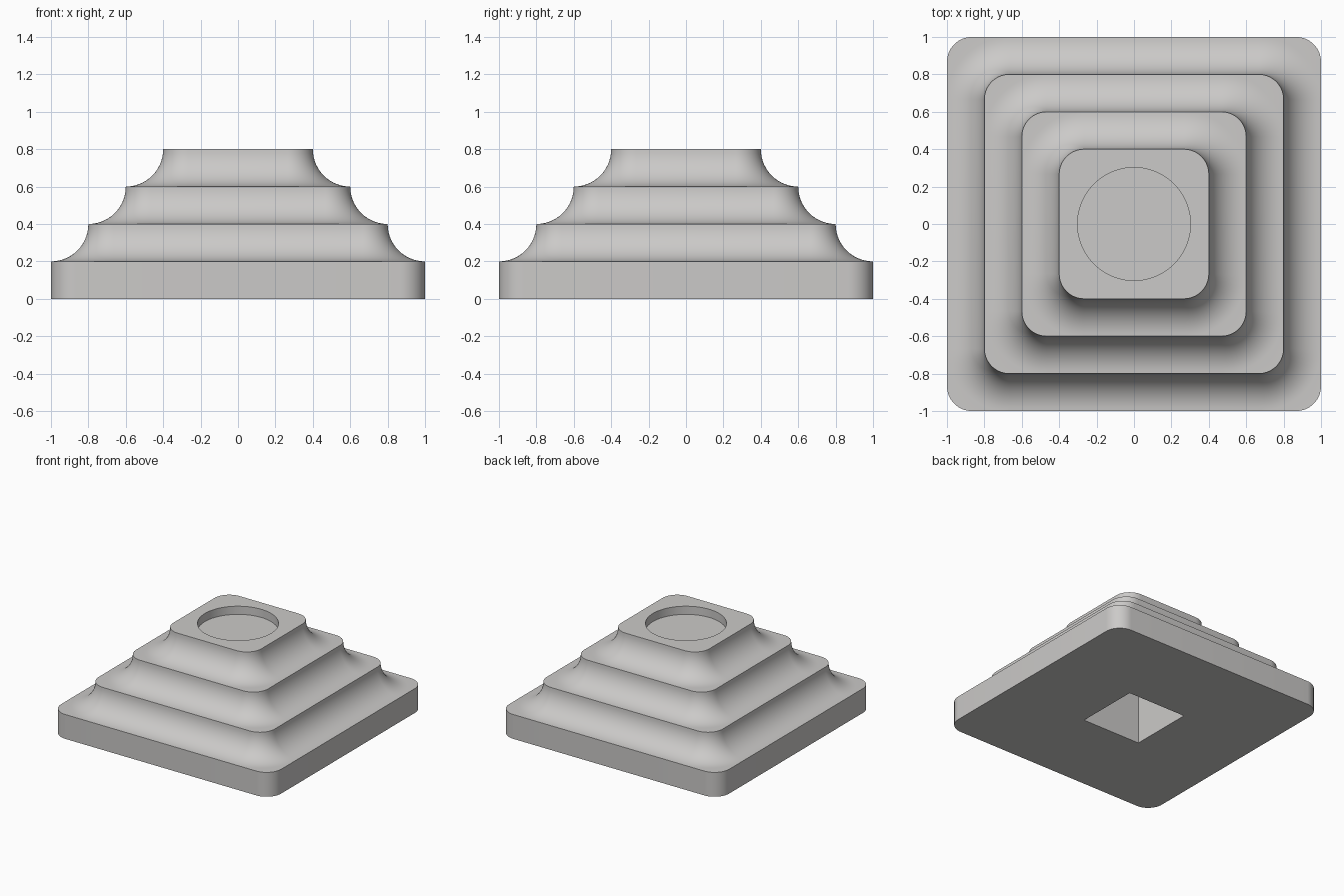
import bpy
import bmesh
from math import cos, sin, pi, radians

if "Cube" in bpy.data.objects:
    bpy.data.objects.remove(bpy.data.objects["Cube"])

ARC = 14            # segments per rounded corner
STEP = 0.2          # tier height and cove radius
CORNER = 0.4 / 3    # vertical edge rounding
HOLE_HALF = 0.8 / 3
SOCKET_R = 0.302

stone = bpy.data.materials.new("warm_grey")
stone.use_nodes = True
colour = (0.60, 0.59, 0.58, 1)
stone.diffuse_color = colour
stone.node_tree.nodes["Principled BSDF"].inputs["Base Color"].default_value = colour


def rounded_square(half, r, z):
    """Counter-clockwise ring of a square with rounded corners."""
    c = half - r
    pts = []
    for k, (sx, sy) in enumerate([(1, 1), (-1, 1), (-1, -1), (1, -1)]):
        for i in range(ARC + 1):
            a = (k + i / ARC) * pi / 2
            pts.append((sx * c + r * cos(a), sy * c + r * sin(a), z))
    return pts


def circle(r, z):
    n = 4 * (ARC + 1)
    return [(r * cos((j + 0.5) * 2 * pi / n), r * sin((j + 0.5) * 2 * pi / n), z)
            for j in range(n)]


def skin(name, rings, corners_only=(), cap_start=False, cap_end=False):
    """Join successive rings; steps in corners_only skip the straight sides."""
    bm = bmesh.new()
    loops = [[bm.verts.new(p) for p in ring] for ring in rings]
    n = len(loops[0])
    for s, (a, b) in enumerate(zip(loops, loops[1:])):
        for j in range(n):
            if s in corners_only and j % (ARC + 1) == ARC:
                continue
            k = (j + 1) % n
            bm.faces.new((a[j], a[k], b[k], b[j]))
    if cap_start:
        bm.faces.new(loops[0][::-1])
    if cap_end:
        bm.faces.new(loops[-1])
    bmesh.ops.remove_doubles(bm, verts=bm.verts, dist=1e-5)
    mesh = bpy.data.meshes.new(name)
    bm.to_mesh(mesh)
    bm.free()
    mesh.materials.append(stone)
    obj = bpy.data.objects.new(name, mesh)
    bpy.context.collection.objects.link(obj)
    bpy.ops.object.select_all(action="DESELECT")
    obj.select_set(True)
    bpy.context.view_layer.objects.active = obj
    bpy.ops.object.shade_smooth_by_angle(angle=radians(30))
    return obj


# Plinth with a square cavity underneath
skin("plinth", [
    rounded_square(HOLE_HALF, 0, 0.6),
    rounded_square(HOLE_HALF, 0, 0),
    rounded_square(1, CORNER, 0),
    rounded_square(1, CORNER, STEP),
], cap_start=True)

# Three stepped coves, each with flat corner ledges at its foot
for t, name in enumerate(["lower_cove", "middle_cove", "upper_cove"]):
    half, z = 1 - STEP * t, STEP * (t + 1)
    rings = [rounded_square(half, CORNER, z)]
    for i in range(ARC + 1):
        a = i / ARC * pi / 2
        inset = STEP * sin(a)
        rings.append(rounded_square(half - inset, CORNER + STEP - inset,
                                    z + STEP * (1 - cos(a))))
    skin(name, rings, corners_only=(0,))

# Top face with a shallow round socket
top = 4 * STEP
skin("top_socket", [
    rounded_square(2 * STEP, CORNER, top),
    circle(SOCKET_R, top),
    circle(SOCKET_R, top - 0.067),
], cap_end=True)
